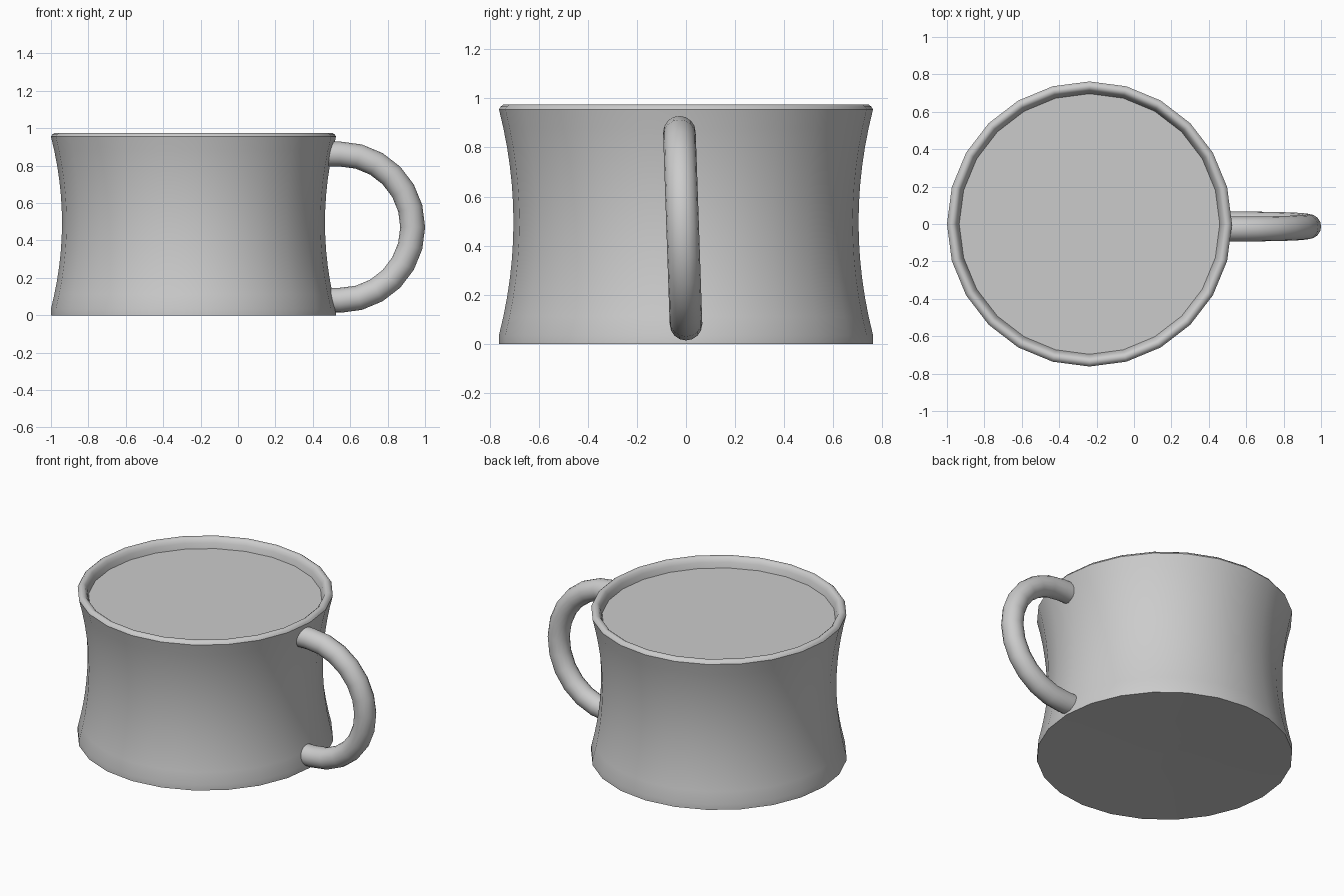
import bpy, bmesh, math
from mathutils import Vector

if "Cube" in bpy.data.objects:
    bpy.data.objects.remove(bpy.data.objects["Cube"], do_unlink=True)

SIDES = 24
CUP_X = -0.238

grey = bpy.data.materials.new("plain_grey")
grey.use_nodes = True
GREY = (0.6, 0.6, 0.6, 1)
grey.diffuse_color = GREY
grey.node_tree.nodes["Principled BSDF"].inputs["Base Color"].default_value = GREY


def finish(name, bm, angle):
    bmesh.ops.recalc_face_normals(bm, faces=bm.faces)
    mesh = bpy.data.meshes.new(name)
    bm.to_mesh(mesh)
    bm.free()
    mesh.materials.append(grey)
    obj = bpy.data.objects.new(name, mesh)
    bpy.context.collection.objects.link(obj)
    bpy.ops.object.select_all(action='DESELECT')
    obj.select_set(True)
    bpy.context.view_layer.objects.active = obj
    bpy.ops.object.shade_smooth_by_angle(angle=math.radians(angle))


def skin(bm, rings):
    """Bridge successive rings of points with quads, capping both ends."""
    loops = [[bm.verts.new(p) for p in ring] for ring in rings]
    for a, b in zip(loops, loops[1:]):
        for i in range(len(a)):
            j = (i + 1) % len(a)
            bm.faces.new((a[i], a[j], b[j], b[i]))
    bm.faces.new(loops[0])
    bm.faces.new(loops[-1])


def circle(r, z):
    steps = [2 * math.pi * i / SIDES for i in range(SIDES)]
    return [(CUP_X + r * math.cos(a), r * math.sin(a), z) for a in steps]


def waist(z):
    return 0.703 + 0.059 * ((z - 0.495) / 0.46) ** 2


# Cup: dished base, waisted wall, creased rounded rim, hollow inside
base = [(0.02, 0.02), (0.4, 0.0095), (0.762, 0.0)]
outer = [(waist(z), z) for z in (0.035 + 0.92 * i / 12 for i in range(13))]
rim = [(0.755, 0.966), (0.744, 0.975), (0.728, 0.975), (0.716, 0.966), (0.705, 0.945)]
inner = [(waist(z) - 0.055, z) for z in (0.9, 0.7, 0.5, 0.3, 0.06)]
bm = bmesh.new()
skin(bm, [circle(r, z) for r, z in base + outer + rim + inner])
finish("cup", bm, 42)

# Drink: flat surface just under the rim
bm = bmesh.new()
bm.faces.new([bm.verts.new(p) for p in circle(0.70, 0.911)])
finish("drink_surface", bm, 30)

# Handle: round tube along a half ring, leaning slightly sideways
TOP, BOTTOM, TUBE = 0.862, 0.08, 0.0665
path = [Vector((0.48, 0, TOP))]
for i in range(13):
    a = math.pi * (0.5 - i / 12)
    path.append(Vector((0.545 + 0.389 * math.cos(a), 0,
                        (TOP + BOTTOM) / 2 + (TOP - BOTTOM) / 2 * math.sin(a))))
path.append(Vector((0.48, 0, BOTTOM)))
rings = []
for i, p in enumerate(path):
    t = (path[min(i + 1, len(path) - 1)] - path[max(i - 1, 0)]).normalized()
    side = Vector((0, 1, 0))
    up = t.cross(side)
    lean = Vector((0, -0.027 * (p.z - BOTTOM) / (TOP - BOTTOM), 0))
    rings.append([p + lean + TUBE * (math.cos(b) * side + math.sin(b) * up)
                  for b in (2 * math.pi * k / 16 for k in range(16))])
bm = bmesh.new()
skin(bm, rings)
finish("handle", bm, 50)
